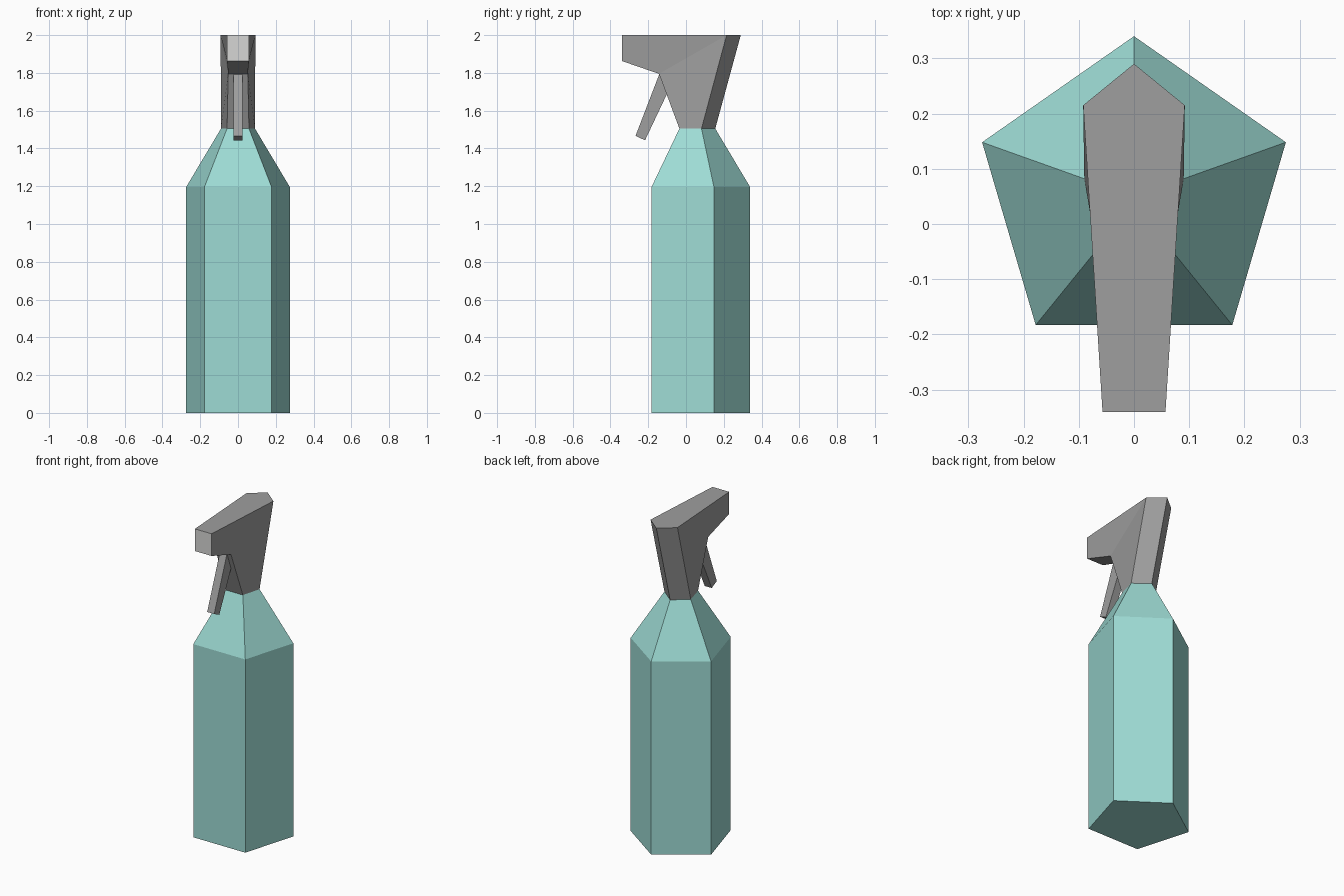
import bpy, bmesh

if "Cube" in bpy.data.objects:
    bpy.data.objects.remove(bpy.data.objects["Cube"])


def material(name, rgb):
    m = bpy.data.materials.new(name)
    m.diffuse_color = (*rgb, 1)
    m.use_nodes = True
    m.node_tree.nodes["Principled BSDF"].inputs["Base Color"].default_value = m.diffuse_color
    return m


teal = material("pale_teal", (0.34, 0.71, 0.66))
gray = material("mid_gray", (0.345, 0.345, 0.345))
light = material("light_gray", (0.67, 0.67, 0.66))


def build(name, verts, faces, *mats):
    bm = bmesh.new()
    vs = [bm.verts.new(v) for v in verts]
    for f in faces:
        bm.faces.new([vs[i] for i in f])
    bmesh.ops.recalc_face_normals(bm, faces=bm.faces)
    me = bpy.data.meshes.new(name)
    bm.to_mesh(me)
    bm.free()
    for m in mats:
        me.materials.append(m)
    ob = bpy.data.objects.new(name, me)
    bpy.context.collection.objects.link(ob)
    return ob


def loft(name, rings, mat):
    """Stack of closed rings with capped ends."""
    n = len(rings[0])
    faces = [tuple(range(n)), tuple(range((len(rings) - 1) * n, len(rings) * n))]
    for r in range(len(rings) - 1):
        for i in range(n):
            j = (i + 1) % n
            faces.append((r * n + i, r * n + j, r * n + n + j, r * n + n + i))
    return build(name, [p for ring in rings for p in ring], faces, mat)


def pentagon(back, side, front, z):
    """Mirrored five-sided ring pointing to the back."""
    return [(0, back, z), (-side[0], side[1], z), (-front[0], front[1], z),
            (front[0], front[1], z), (side[0], side[1], z)]


# Bottle: straight body with a shoulder tapering to the neck
base = (0.34, (0.275, 0.148), (0.178, -0.183))
neck = (0.155, (0.09, 0.082), (0.058, -0.035))
loft("bottle", [pentagon(*base, 0), pentagon(*base, 1.195), pentagon(*neck, 1.505)], teal)

# Spray head: right half points, mirrored, plus two points on the back ridge
half = [(0.09, 0.082, 1.505), (0.092, 0.215, 2), (0.057, -0.34, 2),
        (0.057, -0.34, 1.863), (0.052, -0.143, 1.795), (0.058, -0.035, 1.505)]
verts = half + [(-x, y, z) for x, y, z in half] + [(0, 0.155, 1.505), (0, 0.29, 2)]
faces = []
for o in (0, 6):
    faces += [(o, o + 5, o + 4, o + 1), (o + 1, o + 4, o + 3, o + 2), (12, o, o + 1, 13)]
for i in (2, 3, 4):
    faces.append((i, i + 1, i + 7, i + 6))
faces += [(13, 1, 2, 8, 7), (12, 0, 5, 11, 6)]
head = build("spray_head", verts, faces, gray, light)
# Nozzle face is the one pointing straight forward
for p in head.data.polygons:
    if p.normal.y < -0.99 and p.center.y < -0.3:
        p.material_index = 1

# Trigger: slanted profile extruded across x, its top sunk into the head
profile = [(-0.267, 1.467), (-0.217, 1.443), (-0.10, 1.69), (-0.09, 1.80), (-0.14, 1.797)]
loft("trigger", [[(x, y, z) for y, z in profile] for x in (-0.024, 0.024)], gray)
